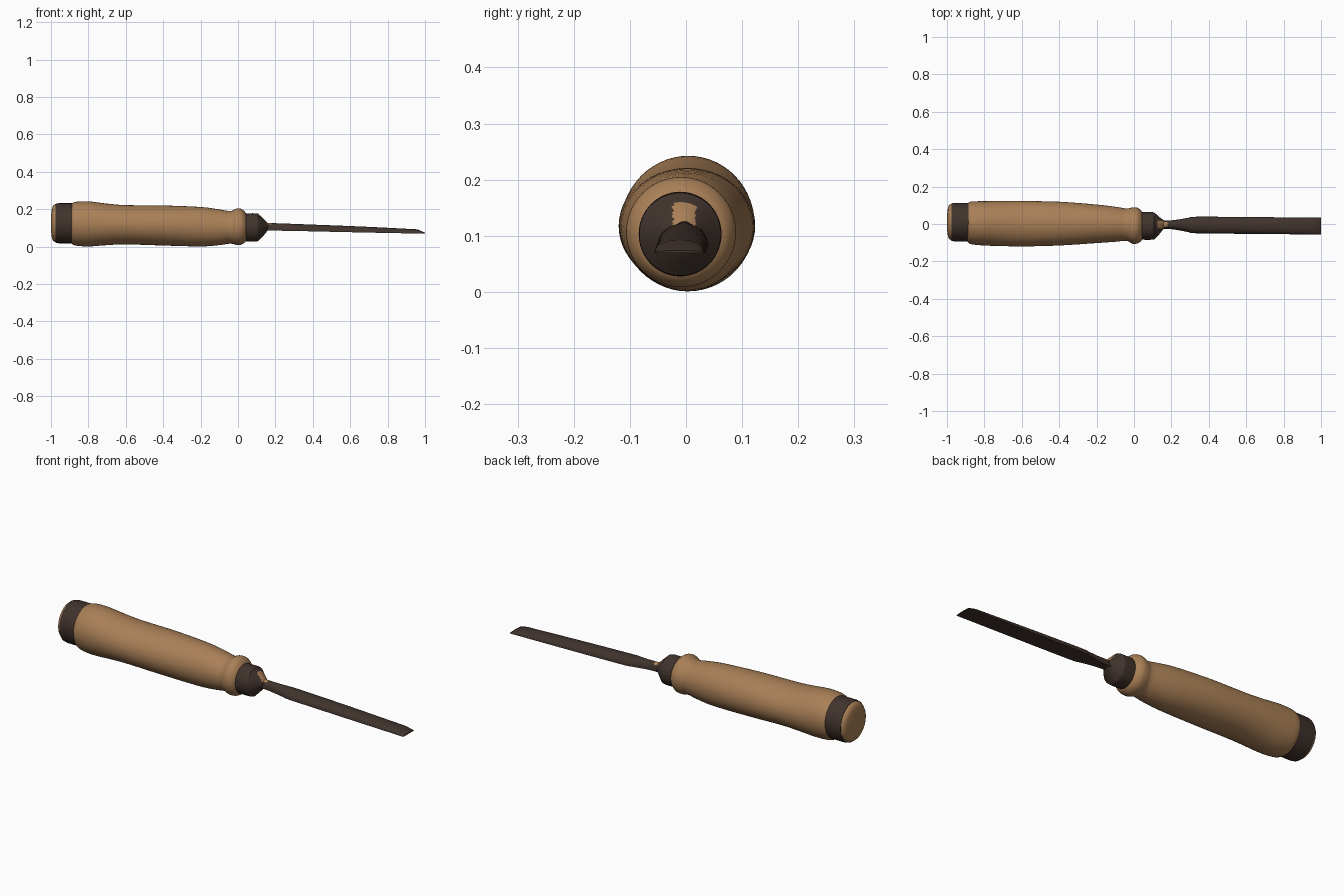
import bpy, bmesh, math

def material(name, rgb):
    m = bpy.data.materials.new(name)
    m.diffuse_color = (*rgb, 1)
    return m

WOOD = material("tan wood", (0.40, 0.215, 0.095))
STEEL = material("dark brown steel", (0.052, 0.033, 0.026))

def refine(rows, n):
    """Catmull-Rom interpolation between the rows of a profile."""
    out = []
    for i in range(len(rows) - 1):
        p0, p1 = rows[max(i - 1, 0)], rows[i]
        p2, p3 = rows[i + 1], rows[min(i + 2, len(rows) - 1)]
        for k in range(n):
            t = k / n
            out.append([0.5 * (2 * b + (c - a) * t + (2 * a - 5 * b + 4 * c - d) * t * t
                               + (3 * b - a - 3 * c + d) * t ** 3)
                        for a, b, c, d in zip(p0, p1, p2, p3)])
    return out + [rows[-1]]

def round_section(n=56):
    return [(math.cos(2 * math.pi * i / n), math.sin(2 * math.pi * i / n)) for i in range(n)]

def dome_section(n=20):
    # flat underside, rounded top
    return [(math.cos(math.pi * i / n), -1 + 2 * math.sin(math.pi * i / n) ** 0.85)
            for i in range(n + 1)]

def loft(name, rows, section, mats, rule=None, angle=35):
    """Rows are (x, y min, y max, z min, z max); section is a unit outline."""
    bm = bmesh.new()
    rings = []
    for x, y0, y1, z0, z1 in rows:
        rings.append([bm.verts.new((x, (y0 + y1) / 2 + u * (y1 - y0) / 2,
                                    (z0 + z1) / 2 + v * (z1 - z0) / 2)) for u, v in section])
    n = len(section)
    for a, b in zip(rings, rings[1:]):
        for i in range(n):
            j = (i + 1) % n
            bm.faces.new((a[i], a[j], b[j], b[i]))
    bm.faces.new(rings[0])
    bm.faces.new(rings[-1])
    bmesh.ops.recalc_face_normals(bm, faces=bm.faces)
    if rule:
        for f in bm.faces:
            f.material_index = int(rule(f.calc_center_median(), f.normal))
    me = bpy.data.meshes.new(name)
    bm.to_mesh(me)
    bm.free()
    for m in mats:
        me.materials.append(m)
    ob = bpy.data.objects.new(name, me)
    bpy.context.collection.objects.link(ob)
    bpy.ops.object.select_all(action='DESELECT')
    ob.select_set(True)
    bpy.context.view_layer.objects.active = ob
    bpy.ops.object.shade_smooth_by_angle(angle=math.radians(angle))
    return ob

# wooden grip with a saddle on top and a bead at the front
grip = [(-0.89, -0.095, 0.110, 0.018, 0.228), (-0.87, -0.108, 0.120, 0.006, 0.239),
        (-0.80, -0.115, 0.122, 0.001, 0.242), (-0.70, -0.118, 0.123, 0.008, 0.230),
        (-0.60, -0.120, 0.123, 0.012, 0.222), (-0.40, -0.115, 0.119, 0.006, 0.220),
        (-0.20, -0.102, 0.104, 0.001, 0.212), (-0.10, -0.095, 0.092, 0.008, 0.199),
        (-0.04, -0.090, 0.083, 0.016, 0.190), (-0.01, -0.105, 0.088, 0.009, 0.203),
        (0.015, -0.105, 0.088, 0.010, 0.203), (0.035, -0.094, 0.076, 0.020, 0.188),
        (0.045, -0.080, 0.062, 0.032, 0.172)]
loft("grip", refine(grip, 4), round_section(), [WOOD])

# steel hoop around the butt
hoop = [(-0.975, -0.090, 0.110, 0.021, 0.229), (-0.96, -0.093, 0.113, 0.018, 0.232),
        (-0.885, -0.093, 0.113, 0.018, 0.232)]
loft("butt_hoop", hoop, round_section(), [STEEL])

# domed wooden end inside the hoop
butt = [(-0.970, -0.090, 0.110, 0.021, 0.229), (-0.980, -0.086, 0.107, 0.025, 0.226),
        (-0.990, -0.078, 0.099, 0.033, 0.217), (-0.995, -0.065, 0.086, 0.046, 0.204),
        (-0.999, -0.035, 0.056, 0.076, 0.174), (-1.000, -0.005, 0.025, 0.106, 0.144)]
loft("butt_end", butt, round_section(), [WOOD])

# steel ferrule closing to the neck; a small wood-coloured patch lies on top
ferrule = [(0.035, -0.084, 0.063, 0.028, 0.178), (0.100, -0.084, 0.063, 0.028, 0.178),
           (0.112, -0.079, 0.058, 0.034, 0.171), (0.125, -0.066, 0.047, 0.047, 0.160),
           (0.140, -0.049, 0.034, 0.063, 0.146), (0.152, -0.034, 0.025, 0.078, 0.133),
           (0.160, -0.026, 0.020, 0.086, 0.124)]
loft("ferrule", refine(ferrule, 3), round_section(), [STEEL, WOOD],
     lambda c, n: c.x > 0.124 and abs(c.y + 0.003) < 0.02 and n.z > 0.2)

# blade: thin neck, widening to a domed bar with a bevelled tip
blade = [(0.13, -0.026, 0.020, 0.087, 0.127), (0.18, -0.026, 0.018, 0.086, 0.126),
         (0.23, -0.032, 0.023, 0.085, 0.124), (0.29, -0.043, 0.033, 0.084, 0.122),
         (0.34, -0.050, 0.039, 0.083, 0.120), (0.65, -0.053, 0.037, 0.076, 0.108),
         (0.95, -0.056, 0.034, 0.070, 0.093)]
tip = [(0.965, -0.056, 0.034, 0.0695, 0.090), (1.0, -0.056, 0.034, 0.069, 0.074)]
loft("blade", refine(blade, 4) + tip, dome_section(), [STEEL, WOOD],
     lambda c, n: c.x < 0.18 and abs(c.y + 0.003) < 0.014 and n.z > 0.5)
